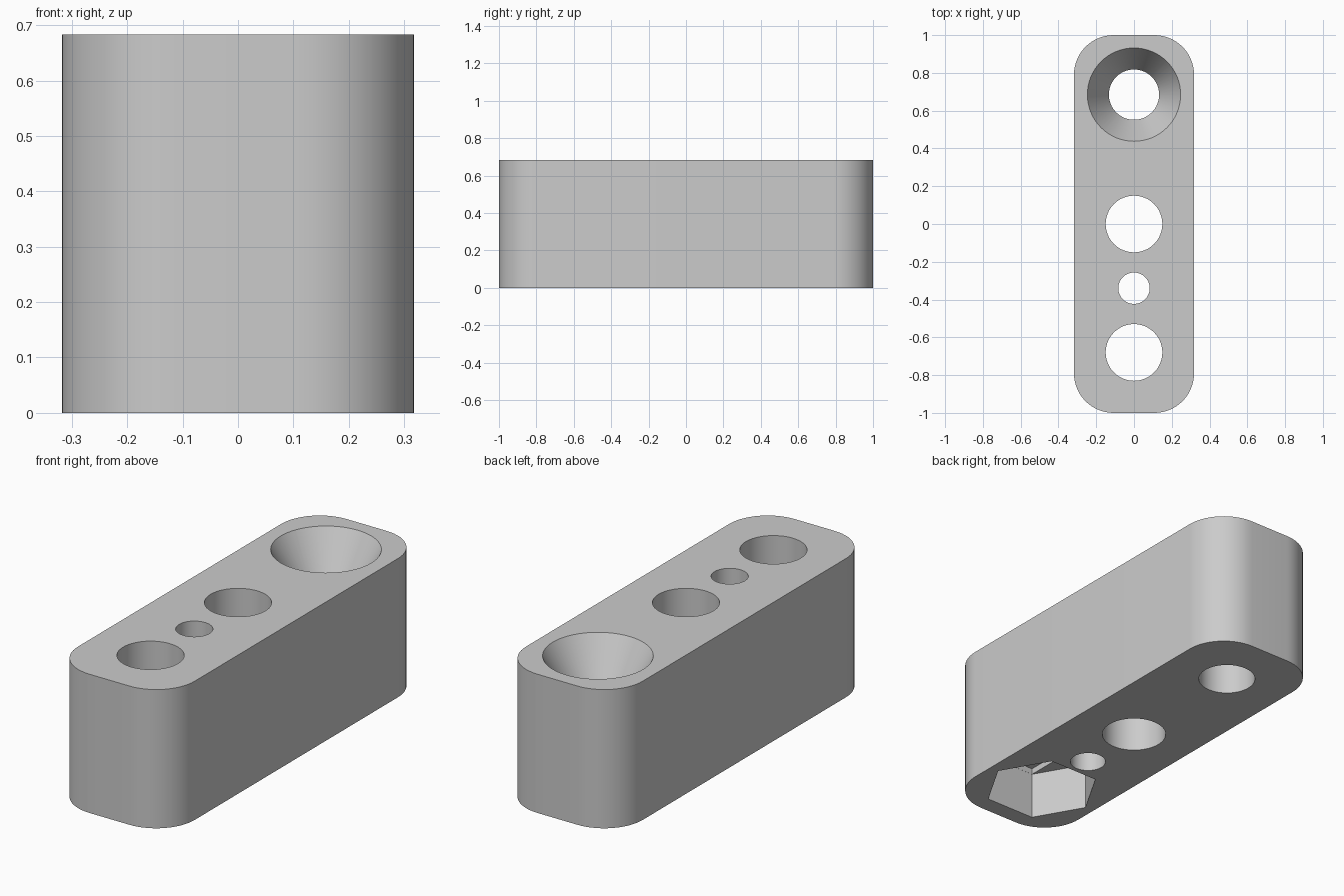
import bpy, bmesh, math

cube = bpy.data.objects.get("Cube")
if cube:
    bpy.data.objects.remove(cube, do_unlink=True)

WIDTH, LENGTH, HEIGHT, CORNER = 0.636, 2.0, 0.683, 0.21
NUT_Y = -0.68
NUT_R, NUT_DEPTH = 0.27, 0.235
OVER = 0.05  # cutter overshoot past the faces


def new_object(name, bm):
    bmesh.ops.recalc_face_normals(bm, faces=bm.faces)
    mesh = bpy.data.meshes.new(name)
    bm.to_mesh(mesh)
    bm.free()
    obj = bpy.data.objects.new(name, mesh)
    bpy.context.collection.objects.link(obj)
    return obj


def stack(name, rings):
    """Closed solid through matching rings of points, bottom to top."""
    bm = bmesh.new()
    loops = [[bm.verts.new(p) for p in ring] for ring in rings]
    bm.faces.new(loops[0])
    bm.faces.new(loops[-1])
    n = len(loops[0])
    for low, high in zip(loops, loops[1:]):
        for i in range(n):
            j = (i + 1) % n
            bm.faces.new((low[i], low[j], high[j], high[i]))
    return new_object(name, bm)


def turned(name, y, profile, sides=64):
    """Turned solid on a vertical axis from (radius, z) pairs."""
    turn = [2 * math.pi * i / sides for i in range(sides)]
    return stack(name, [[(r * math.cos(a), y + r * math.sin(a), z) for a in turn]
                        for r, z in profile])


def rounded_outline(z, steps=14):
    points = []
    corners = [(1, 1), (-1, 1), (-1, -1), (1, -1)]
    for k, (sx, sy) in enumerate(corners):
        cx, cy = sx * (WIDTH / 2 - CORNER), sy * (LENGTH / 2 - CORNER)
        for i in range(steps + 1):
            a = math.pi / 2 * (k + i / steps)
            points.append((cx + CORNER * math.cos(a), cy + CORNER * math.sin(a), z))
    return points


# Rounded block
block = stack("drilled_block", [rounded_outline(0), rounded_outline(HEIGHT)])

# Straight holes
cutters = [turned("hole_cutter", y, [(r, -OVER), (r, HEIGHT + OVER)])
           for y, r in ((0, 0.15), (-0.34, 0.083), (NUT_Y, 0.15))]

# Countersunk screw hole at the back
SINK, SCREW_R, HEAD_R = 0.2, 0.133, 0.247
cutters.append(turned("countersink_cutter", 0.685, [
    (SCREW_R, -OVER), (SCREW_R, HEIGHT - SINK),
    (HEAD_R, HEIGHT), (HEAD_R, HEIGHT + OVER)]))

# Six-sided nut pocket underneath, with a shallow slot in its ceiling
cutters.append(turned("nut_cutter", NUT_Y, [(NUT_R, -OVER), (NUT_R, NUT_DEPTH)], 6))
half_x, half_y = NUT_R / 2, NUT_R * math.sqrt(3) / 2 - 0.0005
slot = [(half_x, half_y), (-half_x, half_y), (-half_x, -half_y), (half_x, -half_y)]
cutters.append(stack("slot_cutter", [[(x, NUT_Y + y, z) for x, y in slot]
                                     for z in (NUT_DEPTH - OVER, NUT_DEPTH + 0.03)]))

# Cut everything out of the block
bpy.ops.object.select_all(action='DESELECT')
block.select_set(True)
bpy.context.view_layer.objects.active = block
for cutter in cutters:
    cutter.hide_render = True
    mod = block.modifiers.new("cut", 'BOOLEAN')
    mod.operation = 'DIFFERENCE'
    mod.solver = 'EXACT'
    mod.object = cutter
    bpy.ops.object.modifier_apply(modifier=mod.name)
    bpy.data.objects.remove(cutter, do_unlink=True)

# Plain grey finish
grey = bpy.data.materials.new("plain_grey")
grey.use_nodes = True
colour = (0.6, 0.6, 0.6, 1)
grey.diffuse_color = colour
grey.node_tree.nodes["Principled BSDF"].inputs["Base Color"].default_value = colour
block.data.materials.clear()
block.data.materials.append(grey)
bpy.ops.object.shade_smooth_by_angle(angle=math.radians(25))
